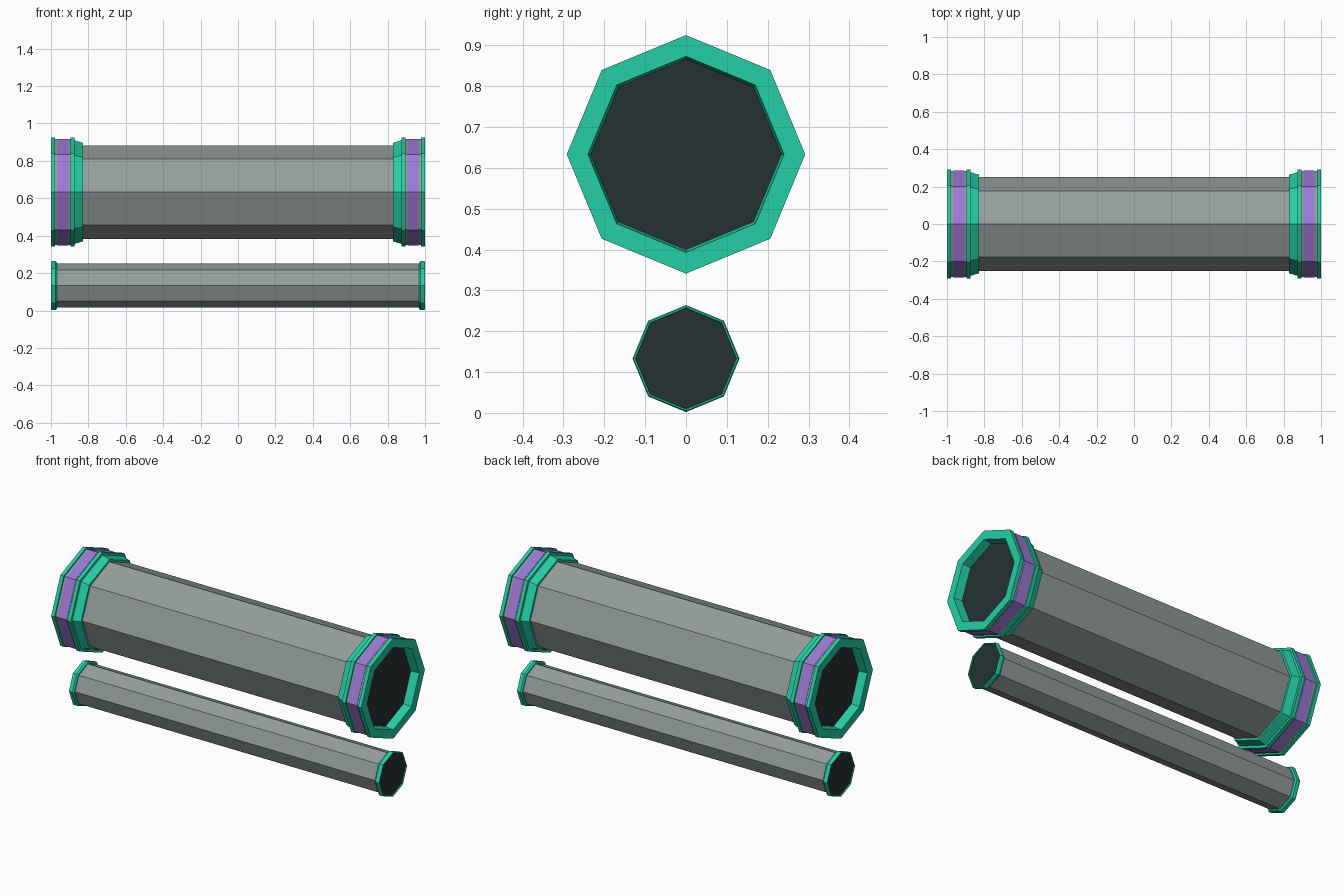
import bpy, bmesh, math

cube = bpy.data.objects.get("Cube")
if cube:
    bpy.data.objects.remove(cube, do_unlink=True)


def material(name, rgb):
    m = bpy.data.materials.new(name)
    m.use_nodes = True
    m.diffuse_color = (*rgb, 1)
    m.node_tree.nodes["Principled BSDF"].inputs["Base Color"].default_value = (*rgb, 1)
    return m


TEAL = material("teal", (0.019, 0.62, 0.38))
GREY = material("grey", (0.30, 0.345, 0.325))
PURPLE = material("purple", (0.33, 0.19, 0.69))
DARK = material("dark", (0.018, 0.031, 0.031))
SIDES = 8


def lathe(name, profile, z, mat, closed=False):
    """Turn an (x, radius) profile around the x axis, corner pointing up."""
    bm = bmesh.new()
    rings = []
    for x, r in profile:
        angles = [math.tau * i / SIDES for i in range(SIDES)]
        rings.append([bm.verts.new((x, r * math.sin(a), z + r * math.cos(a))) for a in angles])
    pairs = list(zip(rings, rings[1:]))
    if closed:
        pairs.append((rings[-1], rings[0]))
    else:
        bm.faces.new(rings[0])
        bm.faces.new(rings[-1])
    for a, b in pairs:
        for i in range(SIDES):
            j = (i + 1) % SIDES
            bm.faces.new((a[i], a[j], b[j], b[i]))
    bmesh.ops.recalc_face_normals(bm, faces=bm.faces)
    me = bpy.data.meshes.new(name)
    bm.to_mesh(me)
    bm.free()
    me.materials.append(mat)
    ob = bpy.data.objects.new(name, me)
    bpy.context.collection.objects.link(ob)
    return ob


BIG_Z, SMALL_Z = 0.633, 0.133

# Long tubes
lathe("large_tube", [(-0.86, 0.25), (0.86, 0.25)], BIG_Z, GREY)
lathe("small_tube", [(-0.98, 0.117), (0.98, 0.117)], SMALL_Z, GREY)

for side, s in (("left", 1), ("right", -1)):
    def part(name, profile, z, mat, closed=False):
        lathe(f"{side}_{name}", [(s * x, r) for x, r in profile], z, mat, closed)

    # Large collar: stepped sleeve with a recessed opening
    part("large_collar", [
        (1.0, 0.24), (1.0, 0.292), (0.978, 0.292), (0.978, 0.279),
        (0.896, 0.279), (0.896, 0.292), (0.874, 0.292), (0.874, 0.277),
        (0.828, 0.263), (0.828, 0.245), (0.94, 0.232)], BIG_Z, TEAL, True)
    # Grey band with a purple stripe around it
    part("collar_band", [(0.978, 0.283), (0.896, 0.283), (0.896, 0.27), (0.978, 0.27)],
         BIG_Z, GREY, True)
    part("collar_stripe", [(0.965, 0.285), (0.905, 0.285), (0.905, 0.275), (0.965, 0.275)],
         BIG_Z, PURPLE, True)
    # Dark end plate inside the opening
    part("large_end_plate", [(0.93, 0.235), (0.95, 0.235)], BIG_Z, DARK)

    # Small rim and its dark end plate
    part("small_rim", [
        (1.0, 0.124), (1.0, 0.128), (0.994, 0.131), (0.976, 0.131),
        (0.968, 0.124), (0.968, 0.112), (0.985, 0.122)], SMALL_Z, TEAL, True)
    part("small_end_plate", [(0.982, 0.123), (0.994, 0.123)], SMALL_Z, DARK)
